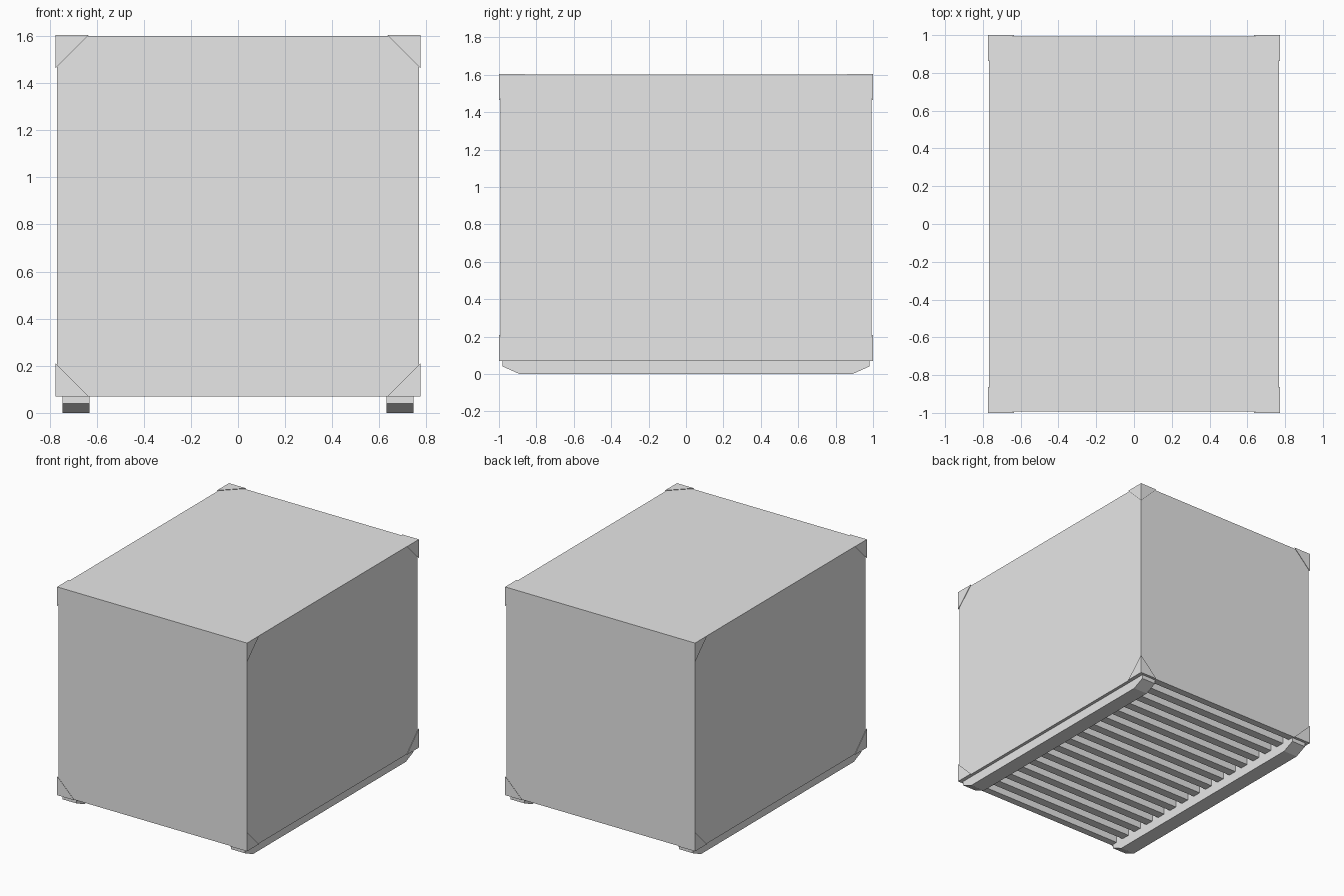
import bpy
import bmesh
from mathutils import Vector

if "Cube" in bpy.data.objects:
    bpy.data.objects.remove(bpy.data.objects["Cube"], do_unlink=True)

# One plain grey for the whole crate
grey = bpy.data.materials.new("plain grey")
grey.use_nodes = True
colour = (0.8, 0.8, 0.8, 1)
grey.diffuse_color = colour
grey.node_tree.nodes["Principled BSDF"].inputs["Base Color"].default_value = colour


def make_object(name, bm):
    bmesh.ops.recalc_face_normals(bm, faces=bm.faces)
    mesh = bpy.data.meshes.new(name)
    bm.to_mesh(mesh)
    bm.free()
    mesh.materials.append(grey)
    obj = bpy.data.objects.new(name, mesh)
    bpy.context.collection.objects.link(obj)
    return obj


def add_box(bm, low, high):
    low, high = Vector(low), Vector(high)
    for v in bmesh.ops.create_cube(bm, size=1)["verts"]:
        v.co = (low + high) / 2 + v.co * (high - low)


HALF_X, HALF_Y, BASE, TOP = 0.768, 0.993, 0.07, 1.6
RUN_IN, RUN_OUT = 0.63, 0.745

# Main body
bm = bmesh.new()
add_box(bm, (-HALF_X, -HALF_Y, BASE), (HALF_X, HALF_Y, TOP))
body = make_object("crate_body", bm)

# Grooves across the underside, leaving slats between the runners
GROOVES = 15
pitch = 2 * (HALF_Y - 0.02) / GROOVES
bm = bmesh.new()
for i in range(GROOVES):
    y = (i - (GROOVES - 1) / 2) * pitch
    add_box(bm, (-RUN_IN, y - pitch / 4, BASE - 0.05),
            (RUN_IN, y + pitch / 4, BASE + 0.06))
cutter = make_object("groove_cutter", bm)
cutter.hide_render = True
cut = body.modifiers.new("grooves", "BOOLEAN")
cut.operation = "DIFFERENCE"
cut.solver = "EXACT"
cut.object = cutter
graph = bpy.context.evaluated_depsgraph_get()
cut_mesh = bpy.data.meshes.new_from_object(body.evaluated_get(graph))
body.modifiers.clear()
body.data = cut_mesh
bpy.data.objects.remove(cutter, do_unlink=True)

# Runners with chamfered ends
profile = [(-0.98, BASE), (-0.98, 0.04), (-0.89, 0),
           (0.89, 0), (0.98, 0.04), (0.98, BASE)]
for side, sign in (("left", 1), ("right", -1)):
    bm = bmesh.new()
    face = bm.faces.new([bm.verts.new((sign * RUN_IN, y, z)) for y, z in profile])
    grown = bmesh.ops.extrude_face_region(bm, geom=[face])["geom"]
    bmesh.ops.translate(bm, vec=(sign * (RUN_OUT - RUN_IN), 0, 0),
                        verts=[g for g in grown if isinstance(g, bmesh.types.BMVert)])
    make_object(side + "_runner", bm)

# Thin three-sided corner caps
LEG = 0.14
for x_name, sx in (("left", 1), ("right", -1)):
    for y_name, sy in (("back", 1), ("front", -1)):
        for z_name, z, sz in (("top", TOP + 0.004, 1), ("bottom", BASE, -1)):
            tip = Vector((sx * 0.774, sy, z))
            steps = [(0, 0, 0), (-sx * LEG, 0, 0), (0, -sy * LEG, 0), (0, 0, -sz * LEG)]
            bm = bmesh.new()
            for step in steps:
                bm.verts.new(tip + Vector(step))
            bmesh.ops.convex_hull(bm, input=bm.verts)
            make_object(f"{y_name}_{x_name}_{z_name}_corner_cap", bm)
